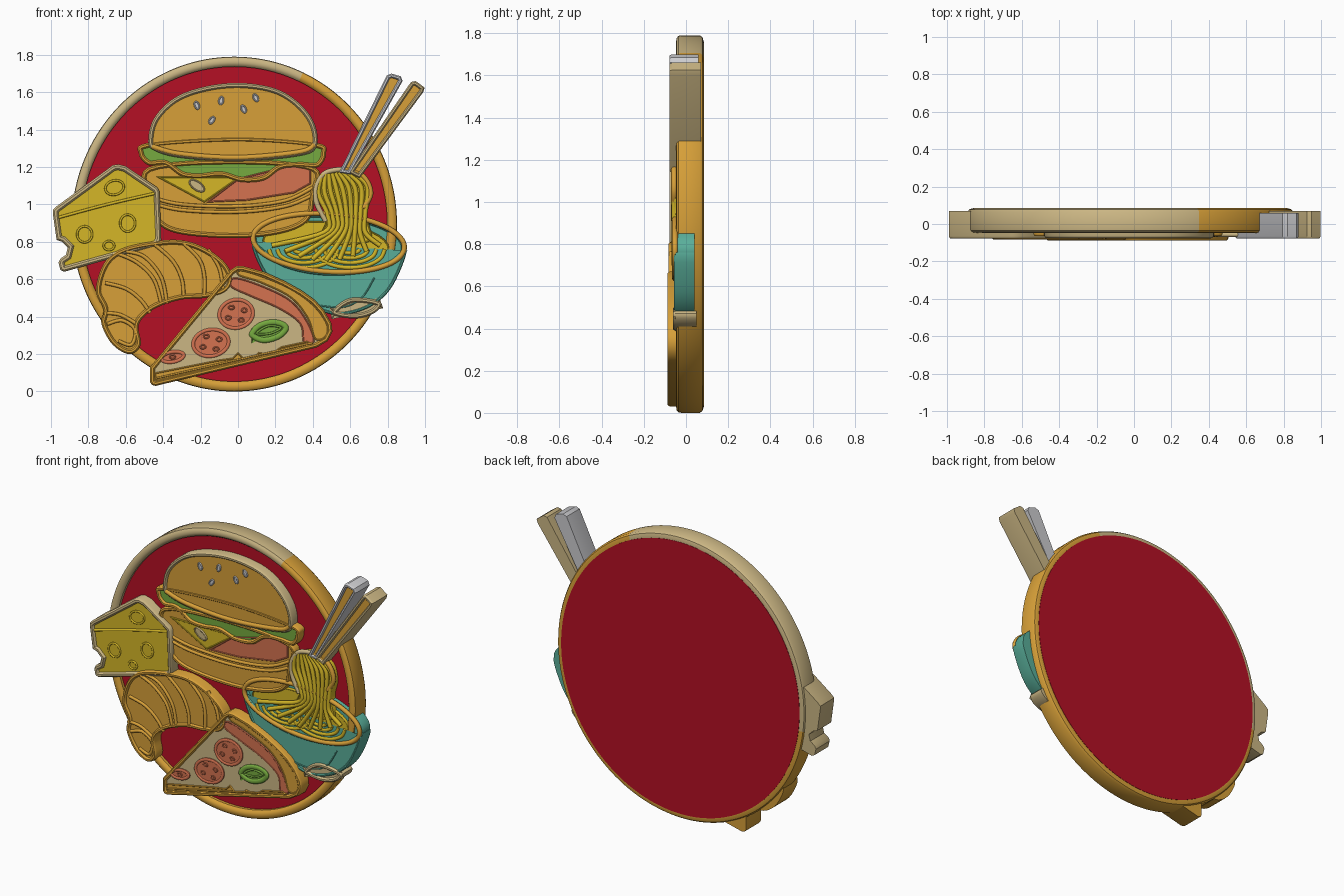
import bpy, bmesh, math
from mathutils import Vector

cube = bpy.data.objects.get("Cube")
if cube:
    bpy.data.objects.remove(cube, do_unlink=True)

UNIT = 0.01  # outlines are written in hundredths, as (x, z)


def material(name, colour):
    mat = bpy.data.materials.new(name)
    mat.use_nodes = True
    mat.diffuse_color = (*colour, 1)
    mat.node_tree.nodes["Principled BSDF"].inputs["Base Color"].default_value = (*colour, 1)
    return mat


RED = material("plate red", (0.46, 0.005, 0.018))
TAN = material("pale tan", (0.6, 0.47, 0.23))
ORANGE = material("baked orange", (0.68, 0.35, 0.04))
GREEN = material("leaf green", (0.18, 0.4, 0.05))
SALMON = material("salmon", (0.66, 0.17, 0.08))
YELLOW = material("cheese yellow", (0.66, 0.47, 0.02))
TEAL = material("bowl teal", (0.1, 0.42, 0.32))
SILVER = material("silver", (0.6, 0.6, 0.62))


def add_object(name, mesh, materials, sharp_angle=35):
    for mat in materials:
        mesh.materials.append(mat)
    for face in mesh.polygons:
        face.use_smooth = True
    mesh.set_sharp_from_angle(angle=math.radians(sharp_angle))
    obj = bpy.data.objects.new(name, mesh)
    bpy.context.collection.objects.link(obj)
    return obj


def smooth(points, closed=True, steps=6):
    """Pass a soft curve through a few points."""
    points = [Vector(p) for p in points]
    count = len(points)
    pick = (lambda i: points[i % count]) if closed else (lambda i: points[min(max(i, 0), count - 1)])
    result = []
    for i in range(count if closed else count - 1):
        a, b, c, d = (pick(i + k) for k in (-1, 0, 1, 2))
        for s in range(steps):
            t = s / steps
            result.append(b + (c - a) * t / 2 + (a * 2 - b * 5 + c * 4 - d) * t * t / 2
                          + (b * 3 - a - c * 3 + d) * t ** 3 / 2)
    if not closed:
        result.append(points[-1])
    return result


def ellipse(cx, cz, rx, rz, tilt=0, count=32):
    turn = math.radians(tilt)
    points = []
    for i in range(count):
        angle = math.tau * i / count
        u, v = rx * math.cos(angle), rz * math.sin(angle)
        points.append(Vector((cx + u * math.cos(turn) - v * math.sin(turn),
                              cz + u * math.sin(turn) + v * math.cos(turn))))
    return points


def slab(name, outline, front, back, border, fill, width=0.026, raised=0.012):
    """Extruded outline with a rounded raised border around a flat fill."""
    outline = [Vector(p) * UNIT for p in outline]
    area = sum(p.cross(q) for p, q in zip(outline, outline[1:] + outline[:1]))
    if area < 0:
        outline.reverse()
    bm = bmesh.new()
    near = [bm.verts.new((p.x, front, p.y)) for p in outline]
    far = [bm.verts.new((p.x, back, p.y)) for p in outline]
    face = bm.faces.new(near)
    bm.faces.new(far[::-1])
    for i in range(len(near)):
        bm.faces.new((near[i - 1], far[i - 1], far[i], near[i]))
    bm.normal_update()
    # Rounded shoulder, flat crest, then a drop to the fill
    for share, depth in ((0.15, 0.7), (0.15, 0.3), (0.4, 0), (0.15, -0.3), (0.15, -0.7)):
        bmesh.ops.inset_individual(bm, faces=[face], thickness=width * share,
                                   depth=raised * depth, use_even_offset=True)
    face.material_index = 1
    mesh = bpy.data.meshes.new(name)
    bm.to_mesh(mesh)
    bm.free()
    return add_object(name, mesh, [border, fill])


def plaque(name, outline, front, mat, back=0.0):
    """Small raised piece in a single colour with a soft edge."""
    return slab(name, outline, front, back, mat, mat, width=0.008, raised=0.003)


def ridges(name, paths, y, radius, mat, closed=False):
    """Round cords lying on the relief."""
    data = bpy.data.curves.new(name, "CURVE")
    data.dimensions = "3D"
    data.bevel_depth = radius
    data.bevel_resolution = 2
    data.use_fill_caps = True
    for path in paths:
        spline = data.splines.new("POLY")
        points = smooth(path, closed)
        spline.points.add(len(points) - 1)
        for target, p in zip(spline.points, points):
            target.co = (p.x * UNIT, y, p.y * UNIT, 1)
        spline.use_cyclic_u = closed
    helper = bpy.data.objects.new(name + " guide", data)
    bpy.context.collection.objects.link(helper)
    shape = helper.evaluated_get(bpy.context.evaluated_depsgraph_get())
    mesh = bpy.data.meshes.new_from_object(shape)
    bpy.data.objects.remove(helper, do_unlink=True)
    mesh.materials.clear()
    return add_object(name, mesh, [mat], 60)


def plate_rim():
    """Lathed ring, tan over the upper left arc and orange elsewhere."""
    profile = [(0.94, 0.08), (0.94, -0.03), (0.95, -0.042), (0.965, -0.047), (0.985, -0.045),
               (0.997, -0.036), (1, -0.02), (1, 0.065), (0.99, 0.078), (0.965, 0.085)]
    count, size = 144, len(profile)
    bm = bmesh.new()
    rings = []
    for i in range(count):
        a = math.tau * i / count
        rings.append([bm.verts.new((-0.02 + 0.87 * r * math.cos(a), y, 0.895 + 0.895 * r * math.sin(a)))
                      for r, y in profile])
    for i in range(count):
        for j in range(size):
            face = bm.faces.new((rings[i - 1][j - 1], rings[i - 1][j], rings[i][j], rings[i][j - 1]))
            face.material_index = 0 if 67 < i * 360 / count < 190 else 1
    bmesh.ops.recalc_face_normals(bm, faces=bm.faces)
    mesh = bpy.data.meshes.new("plate_rim")
    bm.to_mesh(mesh)
    bm.free()
    add_object("plate_rim", mesh, [TAN, ORANGE])


# Plate
plate_rim()
plaque("plate_disc", ellipse(-2, 89.5, 83.5, 86, count=128), -0.012, RED, 0.086)

# Burger, from the bottom bun up
slab("burger_base", smooth([(-48, 120), (-48, 102), (-43, 90), (-30, 84), (0, 82), (25, 85),
                            (38, 92), (41, 105), (41, 120), (0, 124)]), -0.05, 0, ORANGE, ORANGE)
plaque("burger_patty", [(0, 114), (28, 121), (39, 120), (39, 111), (30, 106), (5, 102), (-17, 101)],
       -0.053, SALMON)
plaque("burger_cheese", [(-44, 115), (-18, 101), (2, 115)], -0.055, YELLOW)
plaque("sauce_drop", ellipse(-22, 110, 5, 2.6, -35), -0.062, TAN)
ridges("burger_seams", [[(-47, 104), (-30, 100), (0, 99), (25, 102), (40, 109)],
                        [(-47, 101), (-30, 97), (0, 96), (25, 99), (40, 105)]], -0.05, 0.01, ORANGE)
slab("lettuce", smooth([(-48, 133), (-53, 127), (-48, 121), (-39, 121), (-30, 115), (-20, 114),
                        (-9, 115), (2, 112), (14, 113), (23, 119), (33, 120), (43, 120), (47, 127),
                        (42, 133), (0, 136)]), -0.053, 0, ORANGE, GREEN)
slab("top_bun", smooth([(-48, 134), (-45, 146), (-34, 157), (-18, 163), (1, 165), (20, 162),
                        (33, 154), (41, 143), (42, 131), (33, 126), (0, 123), (-31, 125), (-45, 129)]),
     -0.062, 0, TAN, ORANGE)
ridges("bun_lip", [[(-46, 131), (-31, 127), (0, 125), (33, 128), (41, 132)]], -0.064, 0.014, ORANGE)
for x, z, tilt in ((-22, 153, 20), (-9, 155.5, -10), (9.5, 157, 30), (3, 151, 25), (-14, 145, -35)):
    plaque("sesame_seed", ellipse(x, z, 1.6, 2.5, tilt, 16), -0.066, SILVER)

# Cheese wedge
slab("cheese_wedge", [(-99, 97), (-99, 95), (-98, 88), (-97, 81), (-94, 80), (-91, 77), (-92, 73),
                      (-95, 71), (-96, 69), (-95, 65), (-93, 64), (-43, 78), (-41, 81), (-42, 107),
                      (-43, 109), (-60, 120.5), (-64, 121.5), (-67, 121), (-97, 99)],
     -0.066, 0.07, TAN, YELLOW, 0.03)
ridges("cheese_edge", [[(-96, 93), (-70, 100), (-44, 106)]], -0.066, 0.008, YELLOW)
ridges("cheese_holes", [ellipse(-66, 109, 5, 3.8, 15, 12), ellipse(-82, 84, 4, 4.3, 0, 12),
                        ellipse(-59, 90, 4, 4.5, 0, 12), ellipse(-69, 78, 2.8, 2.4, 0, 12)],
       -0.066, 0.006, YELLOW, True)

# Croissant
slab("croissant", smooth([(-76, 54), (-72, 68), (-63, 76), (-47, 80), (-31, 81), (-18, 77), (-7, 69),
                          (-3, 60), (-7, 53), (-18, 50), (-31, 49), (-45, 44), (-53, 36), (-52, 25),
                          (-58, 20), (-67, 25), (-73, 36), (-72, 44)]), -0.07, 0.07, ORANGE, ORANGE)
ridges("croissant_folds", [[(-71, 58), (-60, 55), (-52, 49), (-47, 42)],
                           [(-65, 74), (-54, 69), (-45, 60), (-41, 47)],
                           [(-60, 75), (-50, 72), (-41, 61), (-38, 47)],
                           [(-45, 79), (-35, 70), (-30, 60), (-29, 50)],
                           [(-30, 80), (-21, 71), (-18, 62), (-18, 51)],
                           [(-16, 76), (-10, 66), (-8, 55)],
                           [(-72, 42), (-63, 41), (-54, 36)],
                           [(-70, 36), (-62, 38), (-55, 33), (-57, 25), (-64, 27)]],
       -0.072, 0.01, ORANGE)

# Chopsticks
slab("inner_chopstick", [(54, 117), (60, 116), (88, 166), (87, 168.5), (82, 170), (79.5, 169)],
     -0.066, 0.06, SILVER, ORANGE, 0.022)
slab("outer_chopstick", [(59, 117), (65, 114), (99, 160), (99.8, 162.5), (95, 166), (92.5, 165.5)],
     -0.066, 0.07, TAN, ORANGE, 0.022)

# Bowl
slab("bowl_inside", ellipse(48.5, 79.5, 41.5, 16, -4, 48), -0.03, 0.04, TEAL, TEAL)
slab("bowl_foot", smooth([(50, 42), (62, 39), (73, 42), (76, 48), (60, 50)]), -0.05, 0.05, TAN, TAN)
slab("bowl_wall", smooth([(8, 80), (12, 66), (22, 54), (44, 43), (57, 41), (72, 46), (83, 57), (90, 76),
                          (76, 67), (50, 63.5), (25, 68)]), -0.05, 0.04, TEAL, TEAL, 0.016, 0.006)
ridges("bowl_rim", [ellipse(48.5, 79.5, 40.5, 15.5, -4)], -0.052, 0.014, ORANGE, True)
ridges("bowl_crease", [[(37, 47), (55, 45), (66, 50), (73, 61)]], -0.052, 0.004, TEAL)

# Noodles
plaque("noodle_pile", ellipse(47, 78.5, 34, 12.5, -4), -0.045, YELLOW, 0.02)
plaque("noodle_twist", smooth([(42, 109), (46, 116), (57, 119), (68, 114), (71, 104), (69, 94), (70, 80),
                               (44, 80), (47, 92)]), -0.055, YELLOW, 0.03)
strands = []
for k in range(9):
    t = k / 8
    strands.append([(45 + 14 * t, 116 + 2 * t), (43 + 26 * t, 106 + 4 * t), (48 + 20 * t, 94 + t),
                    (46 + 22 * t, 85), (18 + 58 * t, 78 - 8 * math.sin(math.pi * t))])
ridges("hanging_noodles", strands, -0.056, 0.013, YELLOW)
coils = []
for k in range(4):
    for cx in (35, 60):
        coils.append([(cx + (5 + 4.5 * k) * math.cos(math.pi * s / 6),
                       76 - (2 + 2.6 * k) * math.sin(math.pi * s / 6)) for s in range(7)])
ridges("coiled_noodles", coils, -0.046, 0.012, YELLOW)
ridges("noodle_edge", [[(47, 91), (42, 101), (42, 110), (47, 117), (57, 119)]], -0.056, 0.014, TAN)
ridges("noodle_loop", [[(57, 119), (67, 115), (71, 106), (67, 98)]], -0.056, 0.014, ORANGE)

# Pizza slice
slab("pizza_slice", [(-47, 5), (-46, 3.5), (-44, 3), (42, 23.5), (48, 27), (50.5, 32), (50, 36.5), (46, 43.5),
                     (41, 49), (34, 54), (25, 59), (14, 64), (3, 67), (-1, 67), (-4, 65), (-47, 13)],
     -0.076, 0.07, ORANGE, TAN)
plaque("tomato_band", smooth([(-2, 61), (12, 57), (28, 49), (37, 38), (41, 27), (35, 26), (33, 36),
                              (22, 44), (6, 51), (-4, 56)]), -0.079, SALMON)
plaque("pizza_crust", smooth([(0, 62), (12, 58), (28, 50), (37, 39), (41, 28), (47, 29), (48, 36),
                              (40, 47), (25, 57), (3, 65)]), -0.082, ORANGE)
plaque("melted_edge", [(-45, 10), (-30, 13), (-10, 17), (-3, 18), (0, 21), (3, 18), (7, 17), (11, 21),
                       (17, 20), (23, 24), (37, 27), (41, 25), (-44, 5)], -0.081, ORANGE)
ridges("melted_edge_line", [[(-44, 7), (0, 17), (40, 26)]], -0.081, 0.005, ORANGE)
for x, z, rx, rz in ((-1, 41.5, 10, 8.5), (-14.5, 26, 10.5, 8), (-35, 18.5, 7, 3.6)):
    slab("pepperoni", ellipse(x, z, rx, rz, 10), -0.083, 0, SALMON, SALMON, 0.018, 0.004)
    spots = 4 if rx > 8 else 1
    ridges("pepperoni_spots", [ellipse(x + (spots > 1) * 5 * math.cos(k * 1.6 + 0.5),
                                       z + (spots > 1) * 4 * math.sin(k * 1.6 + 0.5), 1.4, 1, 0, 10)
                               for k in range(spots)], -0.083, 0.004, SALMON, True)
slab("pepper_ring", smooth([(6, 30), (10, 36), (18, 38.5), (25, 37), (27, 33), (22, 28), (13, 26)]),
     -0.08, 0, GREEN, GREEN, 0.03, 0.008)
ridges("pepper_core", [[(10, 31), (16, 35), (23, 34), (17, 31)]], -0.081, 0.006, GREEN, True)
